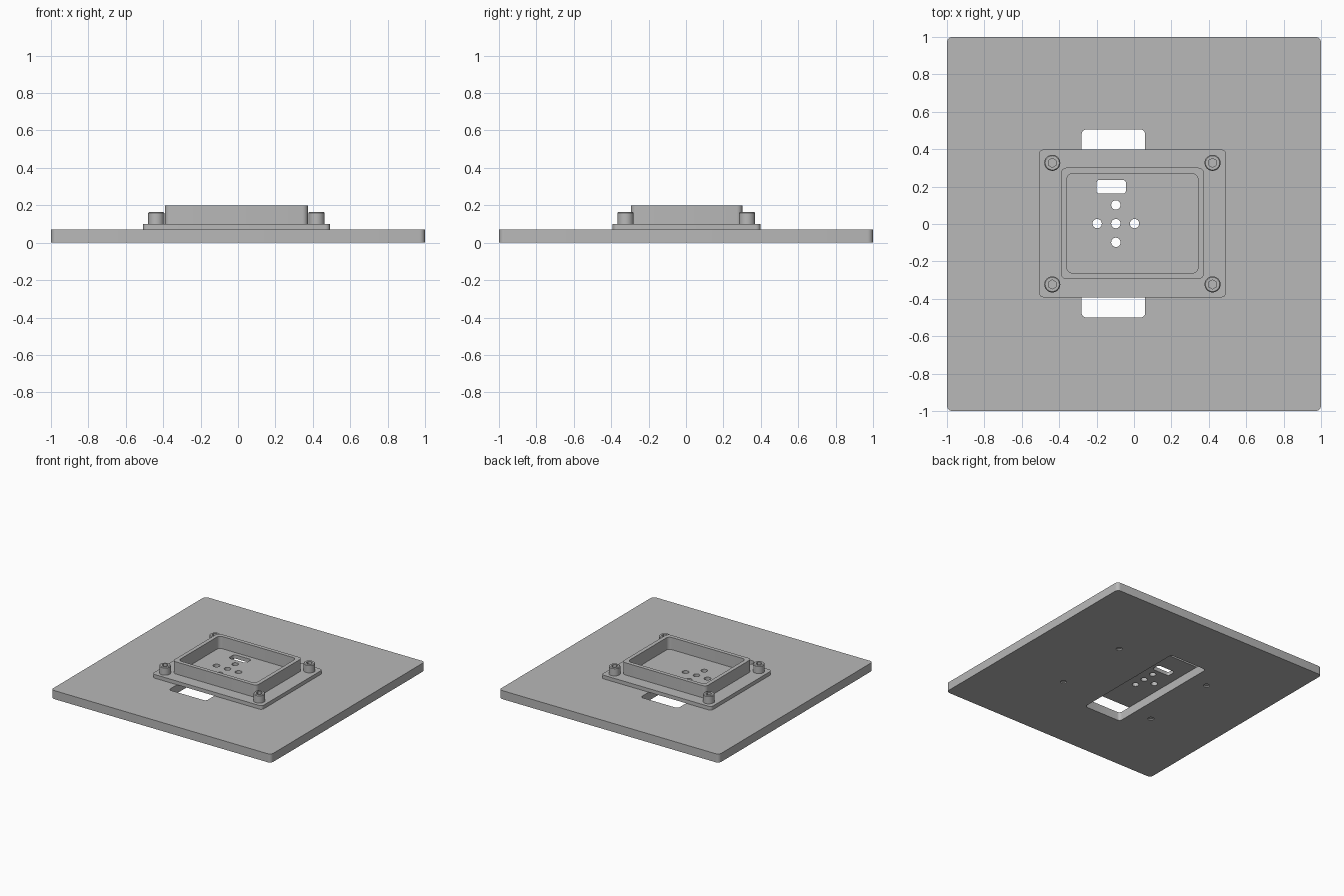
import bpy, bmesh, math

if "Cube" in bpy.data.objects:
    bpy.data.objects.remove(bpy.data.objects["Cube"])

grey = bpy.data.materials.new("machined_grey")
grey.diffuse_color = (0.48, 0.48, 0.48, 1)
grey.use_nodes = True
grey.node_tree.nodes["Principled BSDF"].inputs["Base Color"].default_value = grey.diffuse_color


def finish(ob):
    """Weld, orient normals, colour and smooth one object."""
    bm = bmesh.new()
    bm.from_mesh(ob.data)
    bmesh.ops.remove_doubles(bm, verts=bm.verts, dist=1e-5)
    bmesh.ops.recalc_face_normals(bm, faces=bm.faces)
    bm.to_mesh(ob.data)
    bm.free()
    ob.data.materials.clear()
    ob.data.materials.append(grey)
    bpy.ops.object.select_all(action='DESELECT')
    ob.select_set(True)
    bpy.context.view_layer.objects.active = ob
    bpy.ops.object.shade_smooth_by_angle(angle=math.radians(30))


def rounded(x0, x1, y0, y1, r, n=6):
    """Rounded rectangle outline."""
    pts = []
    corners = ((x1 - r, y1 - r), (x0 + r, y1 - r), (x0 + r, y0 + r), (x1 - r, y0 + r))
    for q, (cx, cy) in enumerate(corners):
        for i in range(n + 1):
            a = math.pi / 2 * (q + i / n)
            pts.append((cx + r * math.cos(a), cy + r * math.sin(a)))
    return pts


def circle(cx, cy, r, n=24):
    return [(cx + r * math.cos(2 * math.pi * i / n), cy + r * math.sin(2 * math.pi * i / n))
            for i in range(n)]


def prism(name, outlines, z0, z1):
    """Extrude an outline, with every further outline cut out of it as a hole."""
    cu = bpy.data.curves.new(name, 'CURVE')
    cu.dimensions = '2D'
    cu.fill_mode = 'BOTH'
    cu.extrude = (z1 - z0) / 2
    for pts in outlines:
        sp = cu.splines.new('POLY')
        sp.points.add(len(pts) - 1)
        for p, (x, y) in zip(sp.points, pts):
            p.co = (x, y, 0, 1)
        sp.use_cyclic_u = True
    ob = bpy.data.objects.new(name, cu)
    bpy.context.collection.objects.link(ob)
    ob.location.z = (z0 + z1) / 2
    bpy.ops.object.select_all(action='DESELECT')
    ob.select_set(True)
    bpy.context.view_layer.objects.active = ob
    bpy.ops.object.convert(target='MESH')
    finish(bpy.context.view_layer.objects.active)


def socket_screw(name, x, y):
    """Cap screw as stacked rings; the socket rings are hexagonal."""
    n = 24
    rings = [(0.020, 0.008, False), (0.020, 0.10, False), (0.043, 0.10, False),
             (0.043, 0.159, False), (0.038, 0.165, False), (0.021, 0.165, True),
             (0.021, 0.130, True)]
    bm = bmesh.new()
    loops = []
    for r, z, is_hex in rings:
        loop = []
        for i in range(n):
            a = 2 * math.pi * i / n
            k = r
            if is_hex:
                k = r / math.cos((a + math.pi / 6) % (math.pi / 3) - math.pi / 6)
            loop.append(bm.verts.new((k * math.cos(a), k * math.sin(a), z)))
        loops.append(loop)
    for a, b in zip(loops, loops[1:]):
        for i in range(n):
            j = (i + 1) % n
            bm.faces.new((a[i], a[j], b[j], b[i]))
    bm.faces.new(loops[0][::-1])
    bm.faces.new(loops[-1])
    me = bpy.data.meshes.new(name)
    bm.to_mesh(me)
    bm.free()
    ob = bpy.data.objects.new(name, me)
    bpy.context.collection.objects.link(ob)
    ob.location = (x, y, 0)
    finish(ob)


screws = [(x, y) for x in (-0.437, 0.42) for y in (-0.323, 0.327)]
screw_holes = [circle(x, y, 0.023) for x, y in screws]

# Base plate with the long slot and screw holes
prism("base_plate", [rounded(-1, 1, -1, 1, 0.03),
                     rounded(-0.28, 0.06, -0.5, 0.505, 0.025)] + screw_holes, 0, 0.07)

# Flange, also the floor of the tray, with round holes and a small slot
ports = [circle(x, y, 0.025) for x, y in
         ((-0.097, 0.002), (-0.197, 0.002), (0.003, 0.002), (-0.097, 0.102), (-0.097, -0.098))]
prism("flange", [rounded(-0.508, 0.492, -0.392, 0.398, 0.025),
                 rounded(-0.201, -0.043, 0.162, 0.236, 0.018)] + ports + screw_holes, 0.07, 0.10)

# Raised tray wall
prism("tray_wall", [rounded(-0.391, 0.374, -0.294, 0.301, 0.03),
                    rounded(-0.359, 0.342, -0.262, 0.269, 0.03)], 0.10, 0.20)

# Cap screws at the flange corners
for i, (x, y) in enumerate(screws):
    socket_screw("cap_screw_%d" % (i + 1), x, y)
